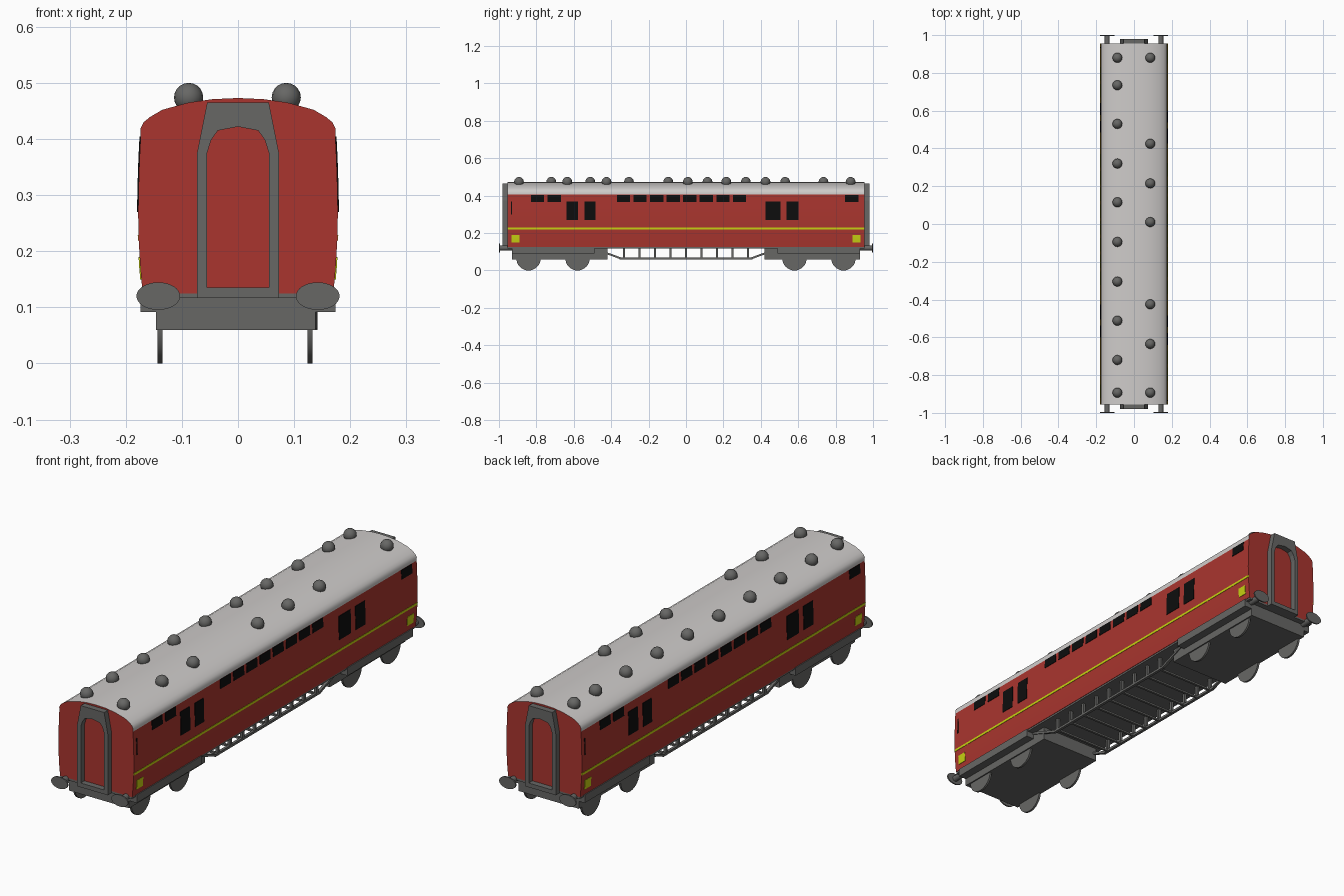
import bpy, bmesh, math
from mathutils import Vector, Matrix

if "Cube" in bpy.data.objects:
    bpy.data.objects.remove(bpy.data.objects["Cube"])


def mat(name, r, g, b):
    m = bpy.data.materials.new(name)
    m.diffuse_color = (r, g, b, 1)
    m.use_nodes = True
    m.node_tree.nodes["Principled BSDF"].inputs["Base Color"].default_value = m.diffuse_color
    return m


RED = mat("carriage red", 0.40, 0.036, 0.028)
WHITE = mat("roof pale grey", 0.62, 0.60, 0.59)
GREY = mat("dark grey", 0.135, 0.135, 0.13)
BLACK = mat("window black", 0.004, 0.004, 0.004)
YELLOW = mat("lining yellow", 0.58, 0.64, 0.006)


def finish(bm, name, *mats, smooth=None):
    bmesh.ops.recalc_face_normals(bm, faces=bm.faces)
    me = bpy.data.meshes.new(name)
    bm.to_mesh(me)
    bm.free()
    for m in mats:
        me.materials.append(m)
    ob = bpy.data.objects.new(name, me)
    bpy.context.collection.objects.link(ob)
    if smooth:
        bpy.context.view_layer.objects.active = ob
        ob.select_set(True)
        bpy.ops.object.shade_smooth_by_angle(angle=math.radians(smooth))
        ob.select_set(False)
    return ob


def add_box(bm, x0, x1, y0, y1, z0, z1):
    m = Matrix.Translation(((x0 + x1) / 2, (y0 + y1) / 2, (z0 + z1) / 2))
    m = m @ Matrix.Diagonal((x1 - x0, y1 - y0, z1 - z0, 1))
    bmesh.ops.create_cube(bm, size=1, matrix=m)


def add_beam(bm, p, q, wx, wz):
    # square bar between two points lying in a plane of constant x
    p, q = Vector(p), Vector(q)
    d = (q - p).normalized()
    m = Matrix.Translation((p + q) / 2) @ d.to_track_quat('Y', 'Z').to_matrix().to_4x4()
    m = m @ Matrix.Diagonal((wx, (q - p).length, wz, 1))
    bmesh.ops.create_cube(bm, size=1, matrix=m)


def add_cyl(bm, centre, r, depth, axis, seg=24, squash=1.0):
    rot = Matrix.Rotation(math.pi / 2, 4, 'Y' if axis == 'X' else 'X')
    m = Matrix.Translation(centre) @ Matrix.Diagonal((1, 1, squash, 1)) @ rot
    bmesh.ops.create_cone(bm, cap_ends=True, segments=seg, radius1=r, radius2=r,
                          depth=depth, matrix=m)


# body shell: bowed sides and arched roof, extruded along y
SIDE = [(0.170, 0.125), (0.174, 0.17), (0.177, 0.22), (0.178, 0.27),
        (0.177, 0.32), (0.1755, 0.365), (0.1735, 0.405)]
ROOF = [(0.174, 0.418), (0.168, 0.43), (0.157, 0.439), (0.135, 0.452),
        (0.088, 0.465), (0.045, 0.471)]
half = SIDE + ROOF
profile = half + [(0, 0.473)] + [(-x, z) for x, z in reversed(half)]
bm = bmesh.new()
f = bm.faces.new([bm.verts.new((x, -0.955, z)) for x, z in profile])
ext = bmesh.ops.extrude_face_region(bm, geom=[f], use_keep_orig=True)
bmesh.ops.translate(bm, vec=(0, 1.91, 0),
                    verts=[v for v in ext["geom"] if isinstance(v, bmesh.types.BMVert)])
bm.normal_update()
for f in bm.faces:
    if abs(f.normal.y) < 0.5 and f.calc_center_median().z > 0.405:
        f.material_index = 1
finish(bm, "carriage_body", RED, WHITE, smooth=35)


def side_x(z):
    for (x0, z0), (x1, z1) in zip(SIDE, SIDE[1:]):
        if z <= z1:
            return x0 + (x1 - x0) * (z - z0) / (z1 - z0)
    return SIDE[-1][0]


def add_panel(bm, y0, y1, z0, z1, lift=0.002):
    # thin plate following the bowed side, on both sides by half-turn symmetry
    zs = sorted([z0, z1] + [z for _, z in SIDE if z0 < z < z1])
    for s in (1, -1):
        loop = [(side_x(z) + lift, z) for z in zs] + [(side_x(z) - 0.003, z) for z in reversed(zs)]
        rings = [[bm.verts.new((s * x, s * y, z)) for x, z in loop] for y in (y0, y1)]
        n, k = len(loop), len(zs)
        for i in range(n):
            j = (i + 1) % n
            bm.faces.new((rings[0][i], rings[0][j], rings[1][j], rings[1][i]))
        for ring in rings:
            for i in range(k - 1):
                bm.faces.new((ring[i], ring[i + 1], ring[n - 2 - i], ring[n - 1 - i]))


# small high windows
bm = bmesh.new()
for y in [-0.83, -0.74, 0.85] + [-0.37 + 0.0887 * i for i in range(8)]:
    add_panel(bm, y, y + 0.071, 0.365, 0.404)
finish(bm, "small_windows", BLACK)

# large door windows
bm = bmesh.new()
for y0, y1 in ((-0.64, -0.577), (-0.544, -0.484), (0.425, 0.505), (0.537, 0.602)):
    add_panel(bm, y0, y1, 0.27, 0.37)
finish(bm, "large_windows", BLACK)

# end handrails
bm = bmesh.new()
add_panel(bm, -0.936, -0.931, 0.30, 0.37)
finish(bm, "handrails", BLACK)

# waist stripe and corner squares
bm = bmesh.new()
add_panel(bm, -0.955, 0.955, 0.219, 0.229, 0.0015)
finish(bm, "waist_stripe", YELLOW)
bm = bmesh.new()
for y in (-0.932, 0.89):
    add_panel(bm, y, y + 0.042, 0.15, 0.19)
finish(bm, "corner_squares", YELLOW)

# roof ventilators
bm = bmesh.new()
vents = [(-0.088, y) for y in (0.88, 0.735, 0.53, 0.32, 0.115, -0.095, -0.305, -0.512, -0.72, -0.893)]
vents += [(0.086, y) for y in (0.88, 0.425, 0.215, 0.01, -0.425, -0.635, -0.893)]
for x, y in vents:
    bmesh.ops.create_uvsphere(bm, u_segments=16, v_segments=10, radius=0.026,
                              matrix=Matrix.Translation((x, y, 0.474)))
finish(bm, "roof_vents", GREY, smooth=40)

# end gangway frames
INNER = [(0.055, 0.135), (0.055, 0.375), (0.048, 0.398), (0.036, 0.415), (0, 0.422)]
OUTER = [(0.073, 0.117), (0.073, 0.375), (0.066, 0.41), (0.055, 0.465), (0, 0.465)]
for s, end in ((-1, "front"), (1, "back")):
    bm = bmesh.new()
    loops = []
    for pts in (OUTER, INNER):
        full = pts + [(-x, z) for x, z in reversed(pts[:-1])]
        for y in (0.95, 0.98):
            loops.append([bm.verts.new((x, s * y, z)) for x, z in full])
    o0, o1, i0, i1 = loops
    for a, b in ((o0, o1), (o1, i1), (i1, i0), (i0, o0)):
        for k in range(len(a)):
            j = (k + 1) % len(a)
            bm.faces.new((a[k], a[j], b[j], b[k]))
    finish(bm, end + "_gangway", GREY)

# floor plate
bm = bmesh.new()
add_box(bm, -0.168, 0.168, -0.955, 0.955, 0.117, 0.127)
finish(bm, "floor_plate", GREY)

# bogies, their upper frames, wheels and buffers at each end
for s, end in ((-1, "front"), (1, "back")):
    ya, yb = sorted((s * 0.42, s * 0.93))
    bm = bmesh.new()
    add_box(bm, -0.174, 0.174, *sorted((s * 0.49, s * 0.93)), 0.092, 0.126)
    finish(bm, end + "_underframe", GREY)
    bm = bmesh.new()
    add_box(bm, -0.146, 0.138, ya, yb, 0.06, 0.118)
    finish(bm, end + "_bogie", GREY)
    bm = bmesh.new()
    for y in (0.58, 0.842):
        for x in (-0.139, 0.128):
            add_cyl(bm, (x, s * y, 0.065), 0.065, 0.009, 'X', 32)
    finish(bm, end + "_wheels", GREY, smooth=35)
    bm = bmesh.new()
    for x in (-0.142, 0.142):
        add_cyl(bm, (x, s * 0.997, 0.12), 0.039, 0.006, 'Y', 32, 0.63)
        add_cyl(bm, (x, s * 0.96, 0.12), 0.013, 0.07, 'Y', 16)
    finish(bm, end + "_buffers", GREY, smooth=35)

# underfloor trusses with posts and cross rungs
bm = bmesh.new()
for x in (-0.136, 0.136):
    add_beam(bm, (x, -0.355, 0.065), (x, 0.355, 0.065), 0.012, 0.01)
    for s in (-1, 1):
        add_beam(bm, (x, s * 0.35, 0.065), (x, s * 0.49, 0.117), 0.012, 0.01)
    for i in range(9):
        y = -0.332 + 0.083 * i
        add_box(bm, x - 0.006, x + 0.006, y - 0.006, y + 0.006, 0.065, 0.12)
for i in range(9):
    y = -0.332 + 0.083 * i
    add_box(bm, -0.136, 0.136, y - 0.005, y + 0.005, 0.061, 0.069)
finish(bm, "truss_frame", GREY)
